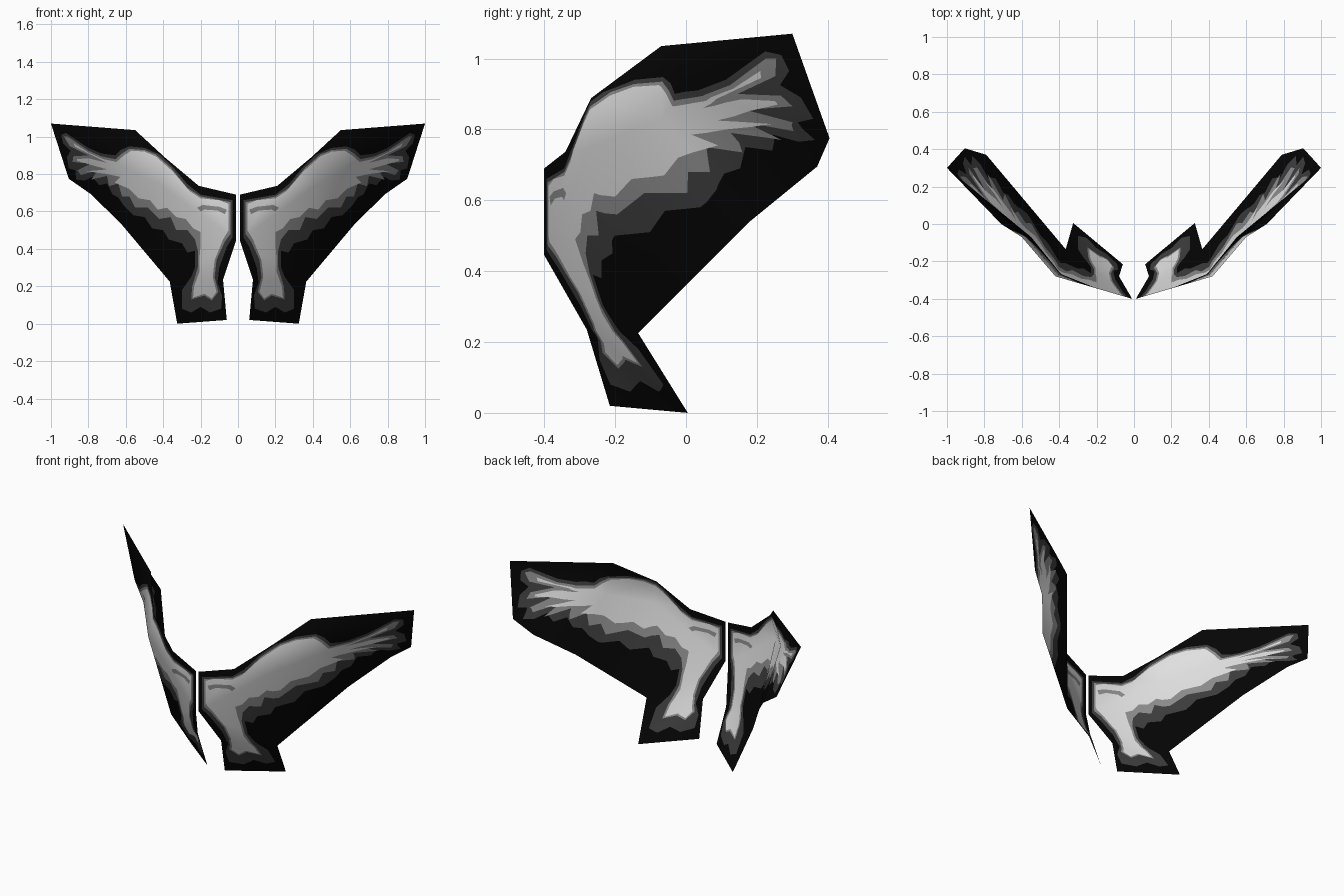
import bpy
from mathutils import Vector
from mathutils.geometry import delaunay_2d_cdt

if "Cube" in bpy.data.objects:
    bpy.data.objects.remove(bpy.data.objects["Cube"])


def material(name, v):
    m = bpy.data.materials.new(name)
    m.diffuse_color = (v, v, v, 1)
    m.use_nodes = True
    m.node_tree.nodes["Principled BSDF"].inputs["Base Color"].default_value = m.diffuse_color
    return m


MATS = [material("near black", 0.0015), material("dark grey", 0.047),
        material("mid grey", 0.27), material("light grey", 0.75)]

# Sheet of one wing: outline corners and the ridge that bulges forward
P = {
    "A": (.01, -.40, .69), "B": (.21, -.34, .737), "P": (.39, -.268, .888),
    "C": (.55, -.07, 1.035), "D": (1.0, .30, 1.07), "E": (.905, .405, .775),
    "L": (.79, .37, .695), "F": (.63, .18, .54), "G": (.365, -.135, .225),
    "H": (.325, .005, 0), "I": (.06, -.215, .02), "J": (.08, -.28, .235),
    "K": (.01, -.40, .445),
    "S": (.42, -.28, .745), "R": (.60, -.07, .83), "Q": (.71, 0, .915),
}
TRIS = ("AKB BKS BSP PSR PRC CRQ CQD DQE EQL LQR LRF RSF SGF SKG KJG JHG JIH").split()

# Painted feather patches as (x, z) outlines, each lighter one inside the last
DARK = [(.03, .66), (.2, .69), (.27, .745), (.35, .84), (.42, .905), (.5, .94),
        (.58, .948), (.625, .93), (.655, .90), (.73, .91), (.80, .94), (.92, 1.02),
        (.945, 1.01), (.935, .965), (.895, .925), (.915, .89), (.905, .83), (.87, .82),
        (.865, .77), (.82, .765), (.78, .785), (.74, .74), (.70, .75), (.67, .69),
        (.64, .675), (.61, .63), (.56, .58), (.50, .57),
        (.46, .51), (.40, .50), (.37, .45), (.30, .43), (.27, .38), (.23, .39),
        (.23, .30), (.25, .25), (.30, .18), (.30, .08), (.25, .06), (.20, .09),
        (.15, .06), (.09, .08), (.085, .15), (.11, .22), (.10, .30), (.06, .41), (.03, .46)]
MID = [(.04, .65), (.2, .68), (.27, .725), (.36, .835), (.44, .905), (.5, .928),
       (.58, .935), (.62, .91), (.655, .88), (.73, .895), (.80, .925), (.91, 1.0),
       (.93, 1.0), (.90, .95), (.80, .90), (.88, .895), (.885, .865), (.79, .855),
       (.86, .82), (.84, .795), (.75, .82), (.785, .77), (.70, .79), (.69, .735),
       (.64, .75), (.62, .68), (.58, .68), (.55, .62), (.48, .62), (.42, .56),
       (.36, .57), (.33, .50), (.27, .50), (.23, .45), (.215, .39), (.215, .30),
       (.245, .20), (.25, .13), (.18, .15), (.14, .125), (.105, .17), (.125, .25),
       (.115, .34), (.07, .44), (.04, .48)]
LIGHT = [(.05, .64), (.1, .66), (.2, .67), (.26, .71), (.35, .815), (.44, .895),
         (.5, .92), (.57, .925), (.61, .90), (.65, .865), (.72, .88), (.80, .915),
         (.88, .965), (.87, .945), (.70, .86), (.80, .885), (.86, .88), (.86, .87),
         (.70, .825), (.81, .815), (.70, .80), (.63, .785), (.66, .755),
         (.58, .72), (.53, .67), (.47, .66), (.43, .61), (.38, .62), (.33, .57),
         (.28, .56), (.24, .51), (.20, .49), (.20, .42), (.205, .36), (.205, .28),
         (.235, .20), (.24, .14), (.18, .16), (.14, .135), (.115, .17), (.135, .25),
         (.125, .34), (.08, .45), (.05, .50)]
SHOULDER = [(.06, .61), (.10, .625), (.19, .635), (.22, .62), (.20, .60),
            (.18, .61), (.11, .605), (.07, .585)]
PATCHES = [(DARK, 1), (MID, 2), (LIGHT, 3), (SHOULDER, 2)]

CORNERS = {k: Vector(v) for k, v in P.items()}
NORMALS = {k: Vector() for k in P}
for t in TRIS:
    a, b, c = (CORNERS[k] for k in t)
    n = (b - a).cross(c - a)
    if n.y > 0:
        n = -n
    for k in t:
        NORMALS[k] += n
for n in NORMALS.values():
    n.normalize()


def locate(x, z):
    """Corner weights of the sheet triangle that holds (x, z)."""
    best = (-9, None, None)
    for t in TRIS:
        (ax, _, az), (bx, _, bz), (cx, _, cz) = (P[k] for k in t)
        d = (bz - cz) * (ax - cx) + (cx - bx) * (az - cz)
        u = ((bz - cz) * (x - cx) + (cx - bx) * (z - cz)) / d
        v = ((cz - az) * (x - cx) + (ax - cx) * (z - cz)) / d
        w = (u, v, 1 - u - v)
        if min(w) > best[0]:
            best = (min(w), t, w)
    return best


def blend(table, t, w):
    return sum((table[k] * f for k, f in zip(t, w)), Vector())


def inside(poly, x, z):
    hit = False
    for (x1, z1), (x2, z2) in zip(poly, poly[1:] + poly[:1]):
        if (z1 > z) != (z2 > z) and x < (x2 - x1) * (z - z1) / (z2 - z1) + x1:
            hit = not hit
    return hit


def cut_sheet():
    """Flat layout of the wing, cut along sheet creases and patch outlines."""
    keys = list(P)
    pts = [Vector((P[k][0], P[k][2])) for k in keys]
    edges = sorted({tuple(sorted((keys.index(t[i]), keys.index(t[i - 1]))))
                    for t in TRIS for i in range(3)})
    for poly, _ in PATCHES:
        s, n = len(pts), len(poly)
        pts += [Vector(p) for p in poly]
        edges += [(s + i, s + (i + 1) % n) for i in range(n)]
    out = delaunay_2d_cdt(pts, edges, [], 0, 1e-5)
    faces, slots = [], []
    for f in out[2]:
        c = sum((out[0][i] for i in f), Vector((0, 0))) / len(f)
        if locate(c.x, c.y)[0] < 1e-6:
            continue
        slot = 0
        for poly, s in PATCHES:
            if inside(poly, c.x, c.y):
                slot = s
        faces.append(list(f))
        slots.append(slot)
    return out[0], faces, slots


def build_wing(name, side, flat, faces, slots):
    used = sorted({i for f in faces for i in f})
    remap = {old: new for new, old in enumerate(used)}
    verts, normals = [], []
    for i in used:
        _, t, w = locate(flat[i].x, flat[i].y)
        p, n = blend(CORNERS, t, w), blend(NORMALS, t, w).normalized()
        verts.append((p.x * side, p.y, p.z))
        normals.append((n.x * side, n.y, n.z))
    polys = []
    for f in faces:
        a, b, c = (flat[i] for i in f[:3])
        ccw = (b - a).cross(c - a) > 0
        q = [remap[i] for i in f]
        polys.append(q if ccw == (side > 0) else q[::-1])
    me = bpy.data.meshes.new(name)
    me.from_pydata(verts, [], polys)
    for m in MATS:
        me.materials.append(m)
    for poly, s in zip(me.polygons, slots):
        poly.material_index = s
        poly.use_smooth = True
    me.update()
    me.normals_split_custom_set_from_vertices(normals)
    bpy.context.collection.objects.link(bpy.data.objects.new(name, me))


layout = cut_sheet()
build_wing("right_wing", 1, *layout)
build_wing("left_wing", -1, *layout)
